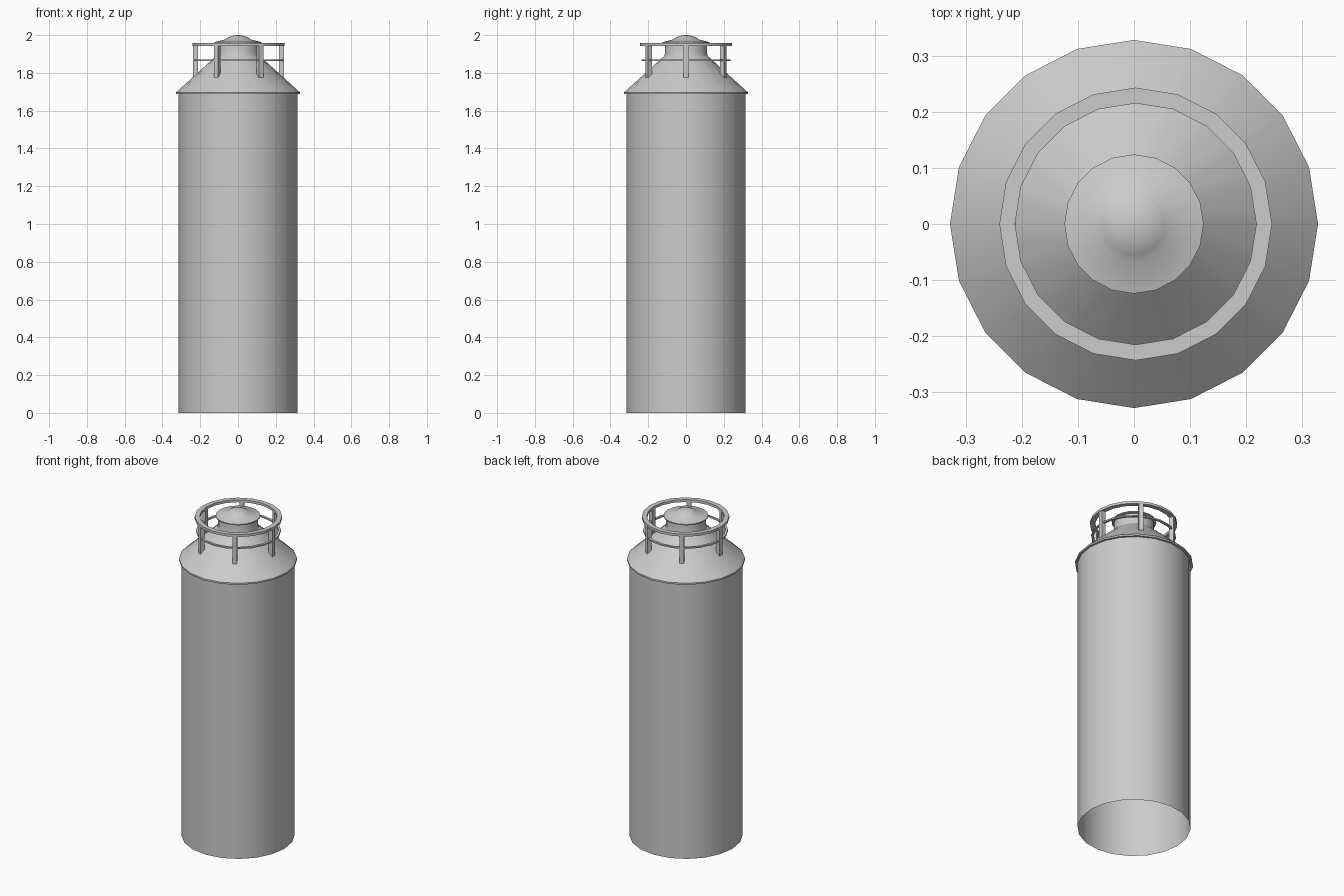
import bpy, bmesh
from math import cos, sin, pi, radians

if "Cube" in bpy.data.objects:
    bpy.data.objects.remove(bpy.data.objects["Cube"])

SIDES = 20


def finish(name, bm, smooth=True):
    bmesh.ops.remove_doubles(bm, verts=bm.verts, dist=1e-5)
    bmesh.ops.recalc_face_normals(bm, faces=bm.faces)
    me = bpy.data.meshes.new(name)
    bm.to_mesh(me)
    bm.free()
    ob = bpy.data.objects.new(name, me)
    bpy.context.collection.objects.link(ob)
    if smooth:
        bpy.ops.object.select_all(action='DESELECT')
        ob.select_set(True)
        bpy.context.view_layer.objects.active = ob
        bpy.ops.object.shade_smooth_by_angle(angle=radians(30))
    return ob


def lathe(name, profile, closed=False):
    """Revolve (radius, z) points around the z axis."""
    bm = bmesh.new()
    rings = [[bm.verts.new((r * cos(2 * pi * i / SIDES), r * sin(2 * pi * i / SIDES), z))
              for i in range(SIDES)] if r > 0 else [bm.verts.new((0, 0, z))] * SIDES
             for r, z in profile]
    pairs = list(zip(rings, rings[1:]))
    if closed:
        pairs.append((rings[-1], rings[0]))
    for a, b in pairs:
        for i in range(SIDES):
            j = (i + 1) % SIDES
            bm.faces.new(list(dict.fromkeys((a[i], a[j], b[j], b[i]))))
    return finish(name, bm)


# Open-bottomed tank wall
lathe("tank_wall", [(0.315, 0), (0.315, 1.69)])

# Conical shoulder with overhanging lip, and neck
lathe("shoulder", [(0.315, 1.687), (0.328, 1.687), (0.328, 1.697),
                   (0.318, 1.706), (0.115, 1.89)])
lathe("neck", [(0.115, 1.89), (0.111, 1.905), (0.111, 1.957)])

# Domed lid
lathe("lid", [(0.108, 1.953), (0.124, 1.957), (0.124, 1.963), (0.068, 1.977),
              (0.055, 1.986), (0.038, 1.994), (0.02, 1.9985), (0, 2.0)])

# Guard rail hoops
for name, r0, r1, z0, z1 in (("top_rail", 0.215, 0.243, 1.942, 1.957),
                             ("lower_rail", 0.222, 0.236, 1.864, 1.872)):
    hoop = lathe(name, [(r0, z0), (r1, z0), (r1, z1), (r0, z1)], closed=True)
    hoop.location.x = 0.003

# Six guard posts
for k in range(6):
    bm = bmesh.new()
    bmesh.ops.create_cube(bm, size=1)
    bmesh.ops.scale(bm, vec=(0.026, 0.026, 0.17), verts=bm.verts)
    post = finish(f"guard_post_{k + 1}", bm, smooth=False)
    a = k * pi / 3
    post.location = (0.003 + 0.227 * cos(a), 0.227 * sin(a), 1.86)
    post.rotation_euler.z = a
